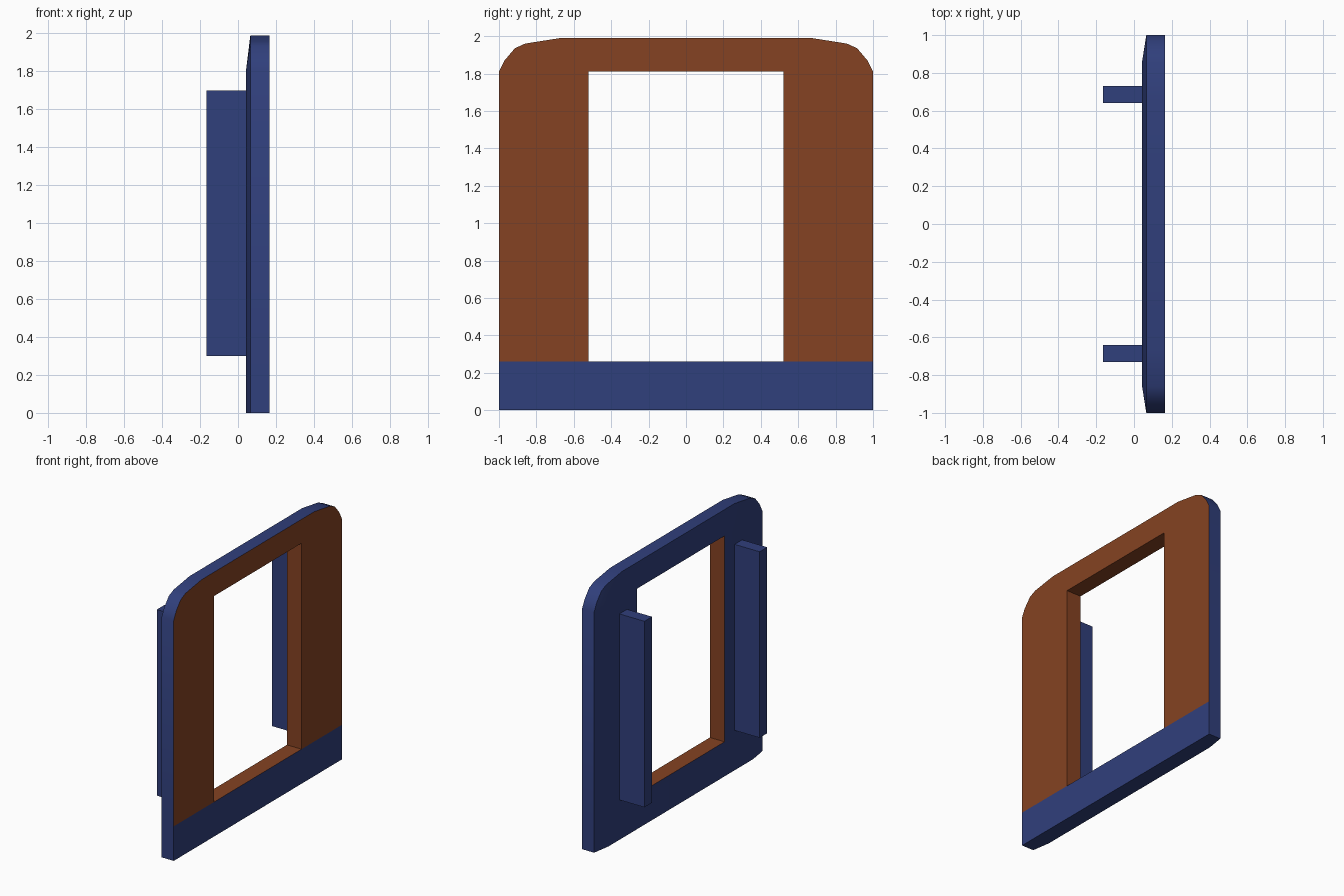
import bpy, bmesh, math

cube = bpy.data.objects.get("Cube")
if cube:
    bpy.data.objects.remove(cube, do_unlink=True)


def material(name, rgb):
    m = bpy.data.materials.new(name)
    m.use_nodes = True
    m.diffuse_color = (*rgb, 1)
    m.node_tree.nodes["Principled BSDF"].inputs["Base Color"].default_value = (*rgb, 1)
    return m


BLUE = material("navy blue", (0.03, 0.05, 0.2))
BROWN = material("rust brown", (0.235, 0.055, 0.016))

# Depths (x) and main measures of the frame
FRONT, EDGE, BACK = 0.165, 0.065, 0.043
SILL, HEAD, TOP = 0.26, 1.81, 1.99
HOLE, FLAT = 0.52, 0.86
arc = [(1, HEAD), (0.97, 1.87), (0.915, 1.935), (0.86, 1.96), (0.67, TOP)]
rim = [(1, 0), (1, SILL)] + arc + [(0, TOP)]

bm = bmesh.new()


def face(points, side, mat=0):
    f = bm.faces.new([bm.verts.new((x, y * side, z)) for x, y, z in points])
    f.material_index = mat


def flat(x, outline, side, mat=0):
    face([(x, y, z) for y, z in outline], side, mat)


def strip(outline, x0, x1, side, mat=0):
    for (y0, z0), (y1, z1) in zip(outline, outline[1:]):
        face([(x0, y0, z0), (x0, y1, z1), (x1, y1, z1), (x1, y0, z0)], side, mat)


for s in (1, -1):
    # Front: plain base band, brown jambs and head
    for x, w, mat in ((FRONT, 1, 1), (BACK, FLAT, 0)):
        flat(x, [(0, 0), (w, 0), (w, SILL), (HOLE, SILL), (0, SILL)], s)
        flat(x, [(HOLE, SILL), (w, SILL), (w, HEAD), (HOLE, HEAD)], s, mat)
    flat(FRONT, [(0, HEAD), (HOLE, HEAD)] + arc + [(0, TOP)], s, 1)
    # Outer rim and underside
    strip(rim, EDGE, FRONT, s)
    face([(FRONT, 0, 0), (FRONT, 1, 0), (EDGE, 1, 0), (BACK, FLAT, 0), (BACK, 0, 0)], s)
    # Opening reveal
    strip([(0, SILL), (HOLE, SILL), (HOLE, HEAD), (0, HEAD)], BACK, FRONT, s, 1)
    # Back slopes: sides, rounded corner fan, head
    for z0, z1 in ((0, SILL), (SILL, HEAD)):
        face([(BACK, FLAT, z0), (EDGE, 1, z0), (EDGE, 1, z1), (BACK, FLAT, z1)], s)
    for a, b in zip(arc, arc[1:]):
        face([(BACK, FLAT, HEAD), (EDGE, *a), (EDGE, *b)], s)
    face([(BACK, 0, HEAD), (BACK, HOLE, HEAD), (BACK, FLAT, HEAD),
          (EDGE, *arc[-1]), (EDGE, 0, TOP)], s)

bmesh.ops.remove_doubles(bm, verts=bm.verts, dist=0.0005)
bmesh.ops.recalc_face_normals(bm, faces=bm.faces)
mesh = bpy.data.meshes.new("door_frame")
bm.to_mesh(mesh)
bm.free()
mesh.materials.append(BLUE)
mesh.materials.append(BROWN)
frame = bpy.data.objects.new("door_frame", mesh)
bpy.context.collection.objects.link(frame)
bpy.ops.object.select_all(action="DESELECT")
frame.select_set(True)
bpy.context.view_layer.objects.active = frame
bpy.ops.object.shade_smooth_by_angle(angle=math.radians(30))

# Upright fins on the back
for name, y in (("left_fin", -0.685), ("right_fin", 0.685)):
    bpy.ops.mesh.primitive_cube_add(size=1, location=((BACK - 0.165) / 2, y, 1.0))
    fin = bpy.context.object
    fin.name = name
    fin.scale = (BACK + 0.165, 0.09, 1.4)
    fin.data.materials.append(BLUE)
